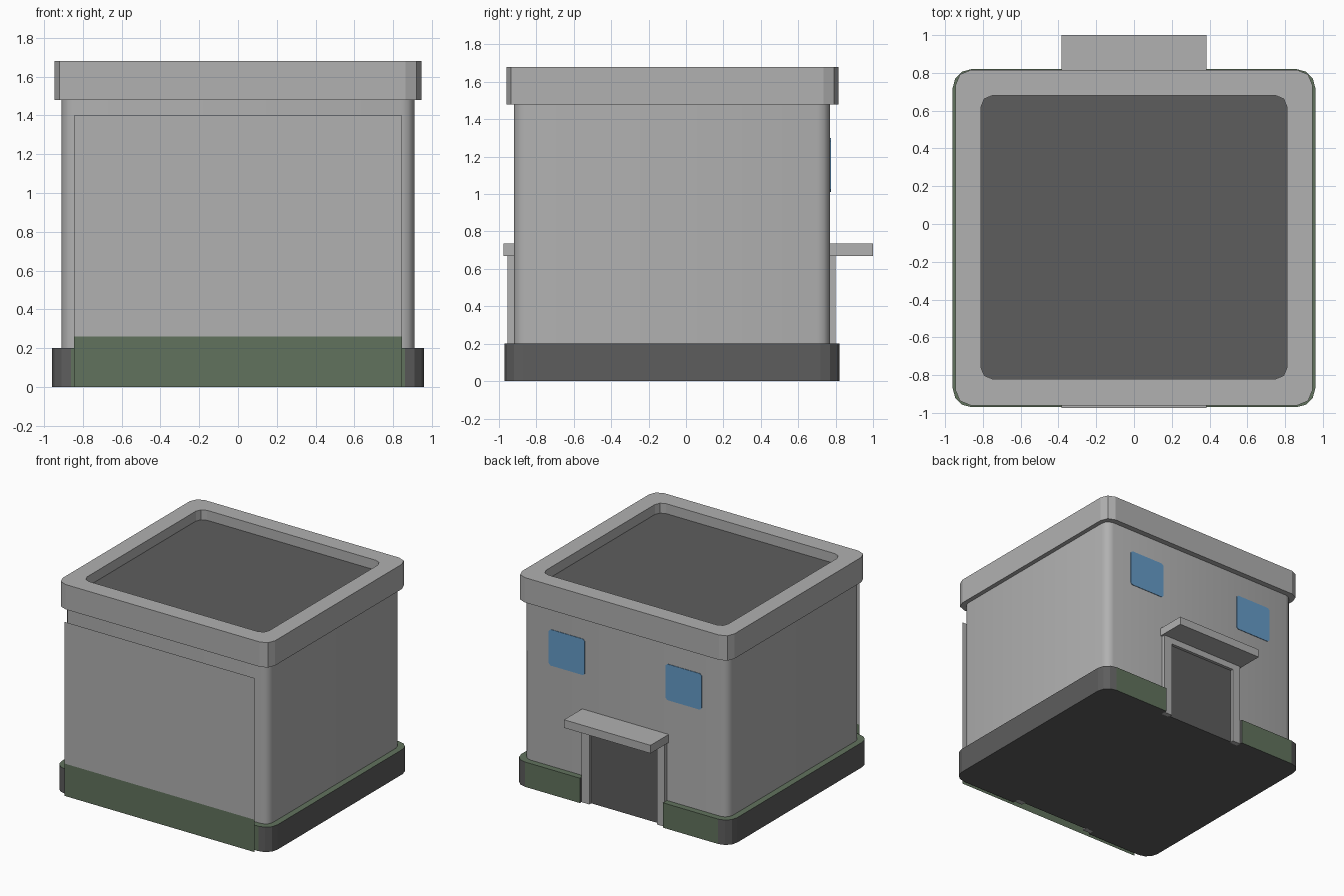
import bpy, bmesh, math

if "Cube" in bpy.data.objects:
    bpy.data.objects.remove(bpy.data.objects["Cube"])

def mat(name, rgb):
    m = bpy.data.materials.new(name)
    m.diffuse_color = (*rgb, 1)
    m.use_nodes = True
    m.node_tree.nodes["Principled BSDF"].inputs["Base Color"].default_value = m.diffuse_color
    return m

GREY = mat("light grey", (0.44, 0.44, 0.44))
DARK = mat("dark grey", (0.11, 0.11, 0.11))
GREEN = mat("muted green", (0.12, 0.17, 0.11))
BLUE = mat("window blue", (0.13, 0.33, 0.58))

def finish(name, bm, mats, rule=None, smooth=False, recalc=True):
    if recalc:
        bmesh.ops.recalc_face_normals(bm, faces=bm.faces)
    bm.normal_update()
    if rule:
        for f in bm.faces:
            f.material_index = rule(f)
    me = bpy.data.meshes.new(name)
    bm.to_mesh(me)
    bm.free()
    for m in mats:
        me.materials.append(m)
    ob = bpy.data.objects.new(name, me)
    bpy.context.collection.objects.link(ob)
    if smooth:
        bpy.ops.object.select_all(action='DESELECT')
        ob.select_set(True)
        bpy.context.view_layer.objects.active = ob
        bpy.ops.object.shade_smooth_by_angle(angle=math.radians(35))
    return ob

def rounded(x, y0, y1, r, seg):
    """Rounded rectangle, counter-clockwise from the back right corner."""
    pts = []
    for q, (cx, cy) in enumerate([(x - r, y1 - r), (r - x, y1 - r), (r - x, y0 + r), (x - r, y0 + r)]):
        for i in range(seg + 1):
            a = math.pi / 2 * (q + i / seg)
            pts.append((cx + r * math.cos(a), cy + r * math.sin(a)))
    return pts

def loft(levels):
    """Skin a stack of (outline, z) loops and cap both ends."""
    bm = bmesh.new()
    loops = [[bm.verts.new((x, y, z)) for x, y in pts] for pts, z in levels]
    n = len(loops[0])
    for a, b in zip(loops, loops[1:]):
        for i in range(n):
            j = (i + 1) % n
            bm.faces.new((a[i], a[j], b[j], b[i]))
    bm.faces.new(loops[0][::-1])
    bm.faces.new(loops[-1])
    return bm

def box(name, x0, x1, y0, y1, z0, z1, m):
    outline = [(x0, y0), (x1, y0), (x1, y1), (x0, y1)]
    return finish(name, loft([(outline, z0), (outline, z1)]), [m])

# Base plinth, notched for the two doorways
s = 3
o = rounded(0.96, -0.97, 0.82, 0.10, s)
k = s + 1
W = 0.37
outline = (o[:k] + [(W, 0.82), (W, 0.77), (-W, 0.77), (-W, 0.82)] + o[k:3 * k]
           + [(-W, -0.97), (-W, -0.92), (W, -0.92), (W, -0.97)] + o[3 * k:])
finish("base_plinth", loft([(outline, 0), (outline, 0.2)]), [DARK, GREEN],
       lambda f: 1 if f.normal.z > 0.5 or abs(f.normal.y) > 0.98 else 0)

# Main walls
wall = rounded(0.91, -0.92, 0.77, 0.065, 3)
finish("walls", loft([(wall, 0.19), (wall, 1.5)]), [GREY], smooth=True)

# Parapet with sunken dark roof
outer = rounded(0.945, -0.96, 0.815, 0.08, 2)
inner = rounded(0.81, -0.82, 0.68, 0.06, 2)
finish("parapet", loft([(outer, 1.48), (outer, 1.68), (inner, 1.68), (inner, 1.60)]), [GREY, DARK],
       lambda f: 1 if f.normal.z > 0.9 and len(f.verts) > 4 else 0)

# Doorways: door, frame and canopy at the back, shallow copy at the front
def doorway(side, yw, yf, yc):
    def part(name, x0, x1, ya, yb, z0, z1, m):
        box(side + "_" + name, x0, x1, min(ya, yb), max(ya, yb), z0, z1, m)
    d = 0.006 if yf > yw else -0.006
    part("door", -0.31, 0.31, yw - d, yw + d, 0, 0.63, DARK)
    part("frame_left", -0.37, -0.30, yw - d, yf, 0, 0.67, GREY)
    part("frame_right", 0.30, 0.37, yw - d, yf, 0, 0.67, GREY)
    part("frame_lintel", -0.30, 0.30, yw - d, yf, 0.62, 0.67, GREY)
    part("canopy", -0.385, 0.385, yw - d, yc, 0.67, 0.735, GREY)

doorway("back", 0.77, 0.80, 1.0)
doorway("front", -0.92, -0.955, -0.975)

# Back windows: thin plates with clipped corners
for side, cx in (("left", -0.52), ("right", 0.52)):
    pts = rounded(0.16, -0.145, 0.145, 0.015, 1)
    bm = loft([(pts, 0), (pts, 0.006)])
    for v in bm.verts:
        x, y, z = v.co
        v.co = (cx + x, 0.768 + z, 1.155 + y)
    finish("window_" + side, bm, [BLUE])

# Flat front panel with green lower band
bm = bmesh.new()
rows = [[bm.verts.new((x, -1.0, z)) for x in (-0.845, 0.845)] for z in (0, 0.26, 1.4)]
for a, b in zip(rows, rows[1:]):
    bm.faces.new((a[0], a[1], b[1], b[0]))
finish("front_panel", bm, [GREY, GREEN],
       lambda f: 1 if f.calc_center_median().z < 0.26 else 0, recalc=False)
